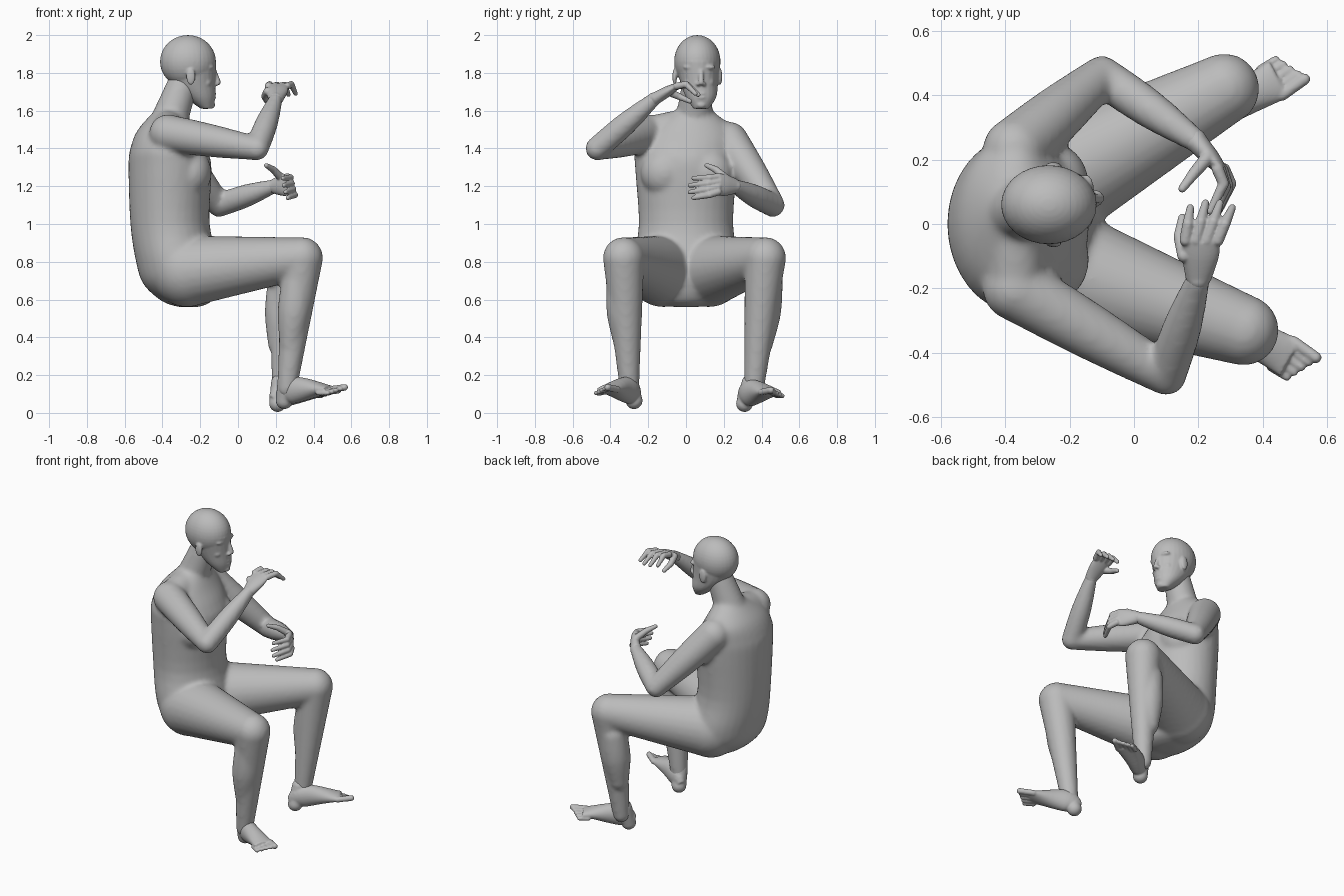
import bpy
import bmesh
import math
from mathutils import Vector, Matrix

default_cube = bpy.data.objects.get("Cube")
if default_cube:
    bpy.data.objects.remove(default_cube, do_unlink=True)

grey = bpy.data.materials.new("matte_grey")
grey.use_nodes = True
grey_colour = (.5, .5, .5, 1)
grey.diffuse_color = grey_colour
grey.node_tree.nodes["Principled BSDF"].inputs["Base Color"].default_value = grey_colour

UP = Vector((0, 0, 1))
FORWARD = Vector((1, 0, 0))


def smooth_path(points, steps=4):
    """Sample a soft curve through the control points."""
    pts = [Vector(p) for p in points]
    slopes = [pts[min(i + 1, len(pts) - 1)] - pts[max(i - 1, 0)] for i in range(len(pts))]
    samples = []
    for i in range(len(pts) - 1):
        start, end = pts[i], pts[i + 1]
        for k in range(steps):
            t = k / steps
            ease = t * t * (3 - t - t)
            leaving = slopes[i] * t * (1 - t) ** 2 / 2
            arriving = slopes[i + 1] * t * t * (1 - t) / 2
            samples.append(start.lerp(end, ease) + leaving - arriving)
    return samples + [pts[-1]]


def tube(bm, points, ref=UP, level=False, sides=24):
    """Loft of ellipses; each point is x, y, z, half width, half thickness."""
    path = smooth_path(points)
    last = len(path) - 1
    rings = []
    for i, point in enumerate(path):
        ahead = path[min(i + 1, last)] - path[max(i - 1, 0)]
        tangent = UP if level else Vector(ahead[:3]).normalized()
        side = tangent.cross(ref).normalized()
        over = side.cross(tangent)
        centre = Vector(point[:3])
        width, thickness = point[3], point[4]
        ring = []
        for k in range(sides):
            angle = math.tau * k / sides
            offset = side * width * math.cos(angle) + over * thickness * math.sin(angle)
            ring.append(bm.verts.new(centre + offset))
        rings.append(ring)
    for lower, upper in zip(rings, rings[1:]):
        for k in range(sides):
            following = (k + 1) % sides
            bm.faces.new((lower[k], lower[following], upper[following], upper[k]))
    bm.faces.new(rings[0][::-1])
    bm.faces.new(rings[-1])


def ball(bm, centre, size):
    matrix = Matrix.Translation(centre) @ Matrix.Diagonal((*size, 1))
    bmesh.ops.create_uvsphere(bm, u_segments=32, v_segments=20, radius=1, matrix=matrix)


def limb(bm, start, end, start_radius, end_radius, bulge=0):
    """Tapered, ball-ended limb segment that may swell in the middle."""
    start, end = Vector(start), Vector(end)
    middle_radius = (start_radius + end_radius) / 2 + bulge
    stations = ((start, start_radius), (start.lerp(end, .5), middle_radius), (end, end_radius))
    tube(bm, [(*centre, radius, radius) for centre, radius in stations])
    ball(bm, start, [start_radius] * 3)
    ball(bm, end, [end_radius] * 3)


def fuse(name, bm, voxel, rounds):
    """Turn overlapping pieces into one soft skin."""
    bmesh.ops.recalc_face_normals(bm, faces=bm.faces)
    mesh = bpy.data.meshes.new(name)
    bm.to_mesh(mesh)
    bm.free()
    mesh.materials.append(grey)
    obj = bpy.data.objects.new(name, mesh)
    bpy.context.collection.objects.link(obj)
    remesh = obj.modifiers.new("skin", 'REMESH')
    remesh.mode = 'VOXEL'
    remesh.voxel_size = voxel
    remesh.use_smooth_shade = True
    soften = obj.modifiers.new("soften", 'SMOOTH')
    soften.factor = .5
    soften.iterations = rounds


# Joints of the crouching pose; calf is the offset of the calf muscle
poses = {
    "right": dict(hip=(-.27, -.12, .75), knee=(.34, -.33, .82), ankle=(.26, -.3, .13),
                  calf=(-.01, -.015, 0),
                  shoulder=(-.37, -.2, 1.48), elbow=(.1, -.47, 1.4), wrist=(.2, -.17, 1.66),
                  knuckles=(.21, -.05, 1.73), tips=(.24, .05, 1.69), thumb=(.15, .02, 1.65),
                  across=(.05, 0, 0), bend=(0, 0, .03)),
    "left": dict(hip=(-.27, .12, .75), knee=(.28, .42, .82), ankle=(.23, .36, .12),
                 calf=(-.03, .02, 0),
                 shoulder=(-.37, .23, 1.44), elbow=(-.1, .46, 1.1), wrist=(.19, .26, 1.2),
                 knuckles=(.27, .17, 1.21), tips=(.25, .04, 1.19), thumb=(.15, .11, 1.31),
                 across=(.01, 0, -.04), bend=(.03, .02, 0)),
}

# Torso, from seat to base of neck
body = bmesh.new()
tube(body, [(-.26, 0, .56, .06, .05), (-.27, 0, .59, .17, .13), (-.3, 0, .68, .26, .2),
            (-.32, 0, .8, .28, .22), (-.36, 0, 1, .25, .21), (-.36, 0, 1.3, .27, .22),
            (-.37, 0, 1.4, .27, .2), (-.38, .02, 1.5, .23, .15), (-.36, .04, 1.6, .1, .08)],
     ref=FORWARD, level=True, sides=32)
for side_y in (-.11, .12):
    ball(body, (-.25, side_y, 1.27), (.11, .13, .13))

# Neck
neck_base = Vector((-.37, .04, 1.53))
limb(body, neck_base, (-.29, .06, 1.75), .1, .08)

# Shoulder slopes, arms and legs
for pose in poses.values():
    shoulder, elbow, wrist, hip, knee, ankle, calf = (
        Vector(pose[key]) for key in ("shoulder", "elbow", "wrist", "hip", "knee", "ankle", "calf"))
    limb(body, neck_base, shoulder, .09, .09)
    limb(body, shoulder, elbow, .1, .063, bulge=.005)
    limb(body, elbow, wrist, .063, .038, bulge=.01)
    limb(body, hip, knee, .19, .11)
    limb(body, knee, ankle, .11, .052)
    limb(body, knee.lerp(ankle, .2) + calf, knee.lerp(ankle, .65) + calf, .085, .06, bulge=.015)
fuse("body", body, voxel=.013, rounds=8)

# Head: skull and jaw
head = bmesh.new()
ball(head, (-.265, .06, 1.86), (.148, .123, .14))
tube(head, [(-.165, .08, 1.61, .04, .03), (-.2, .08, 1.67, .08, .08),
            (-.24, .07, 1.75, .1, .12), (-.26, .06, 1.86, .12, .145)],
     ref=FORWARD, level=True)

# Nose, lips and chin
limb(head, (-.125, .08, 1.81), (-.105, .08, 1.75), .012, .015)
for lip_z in (1.67, 1.69):
    ball(head, (-.135, .08, lip_z), (.02, .03, .01))
ball(head, (-.15, .08, 1.63), (.03, .03, .02))

# Nostrils, brows, eyes, cheeks and ears
for side in (-1, 1):
    ball(head, (-.12, .08 + side * .015, 1.74), (.02, .012, .01))
    ball(head, (-.15, .07 + side * .045, 1.83), (.025, .04, .015))
    ball(head, (-.155, .07 + side * .045, 1.8), (.02, .02, .012))
    ball(head, (-.17, .07 + side * .05, 1.75), (.03, .03, .03))
    ball(head, (-.25, .06 + side * .12, 1.78), (.025, .012, .045))
fuse("head", head, voxel=.006, rounds=6)

# Hands: palm, four curled fingers and a thumb
for side_name, pose in poses.items():
    hand = bmesh.new()
    wrist, knuckles, tips, thumb, across, bend = (
        Vector(pose[key]) for key in ("wrist", "knuckles", "tips", "thumb", "across", "bend"))
    palm = wrist.lerp(knuckles, .6)
    ball(hand, wrist, [.036] * 3)
    tube(hand, [(*wrist, .04, .034), (*palm, .058, .028), (*knuckles, .058, .018)], ref=bend)
    for finger in range(4):
        spread = across * (finger - 1.5) / 1.5
        base = knuckles + spread
        tip = tips + spread * 1.3
        if finger in (1, 2):
            tip += (tip - base) * .15
        middle = base.lerp(tip, .5) + bend
        limb(hand, base, middle, .019, .017)
        limb(hand, middle, tip, .017, .012)
    thumb_base = palm - across
    thumb_joint = thumb_base.lerp(thumb, .5) - across / 4
    limb(hand, thumb_base, thumb_joint, .022, .018)
    limb(hand, thumb_joint, thumb, .018, .013)
    fuse(side_name + "_hand", hand, voxel=.005, rounds=3)

# Feet: the left one is modelled, the right one mirrored and shifted
for side_name in poses:
    foot = bmesh.new()
    limb(foot, (.21, .31, .05), (.22, .34, .16), .045, .045)
    tube(foot, [(.19, .3, .06, .03, .04), (.24, .33, .1, .05, .07),
                (.32, .38, .11, .055, .06), (.45, .45, .11, .065, .02)])
    for toe in range(5):
        outward = toe / 4
        base = Vector((.46, .4, .11)).lerp((.39, .48, .09), outward)
        tip = Vector((.53, .45, .12)).lerp((.44, .51, .09), outward)
        radius = .013 if toe else .018
        limb(foot, base, tip, radius, radius)
    if side_name == "right":
        mirror = Matrix.Scale(-1, 4, (0, 1, 0))
        foot.transform(Matrix.Translation((.035, .035, .015)) @ mirror)
    fuse(side_name + "_foot", foot, voxel=.006, rounds=4)
